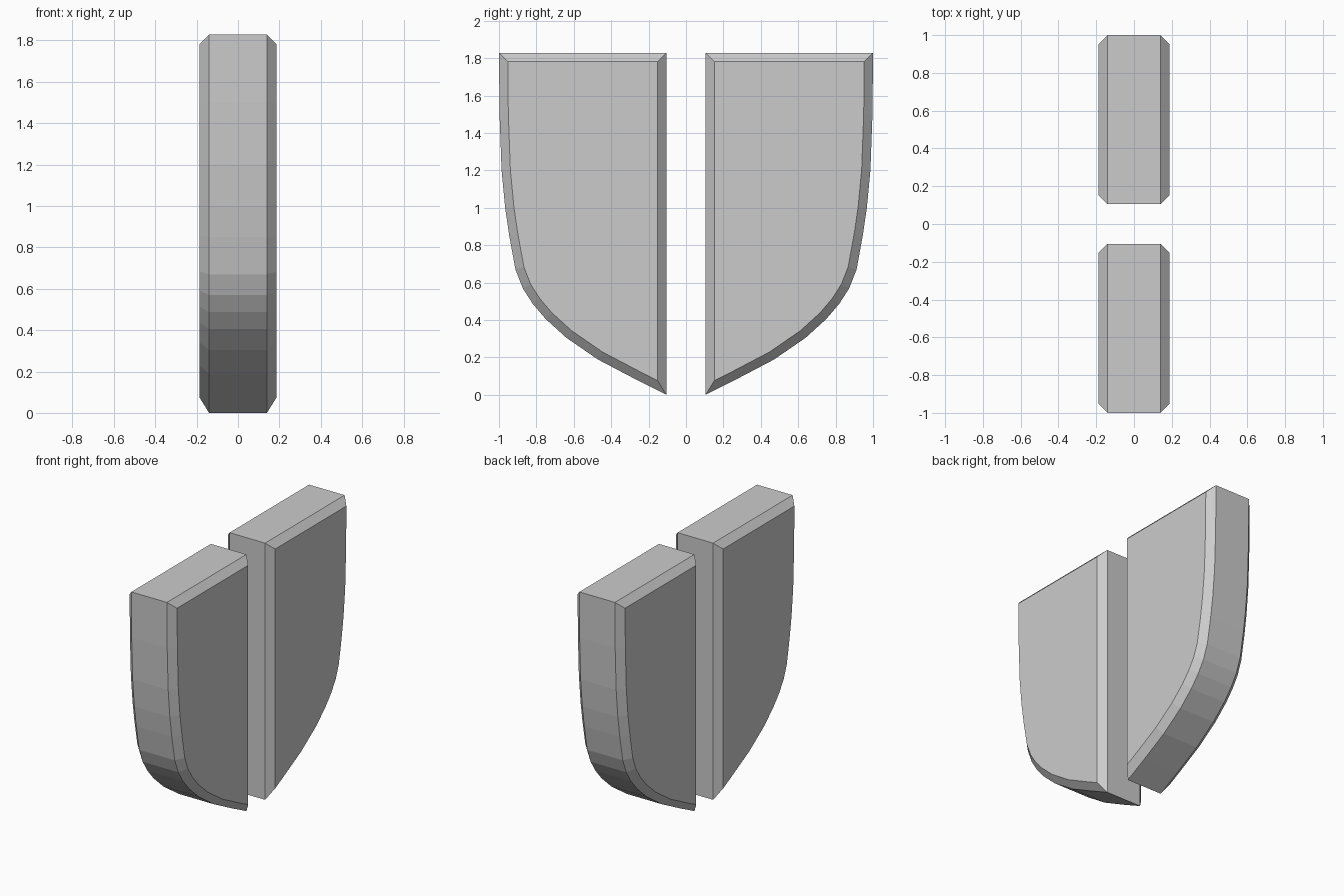
import bpy
import bmesh

if "Cube" in bpy.data.objects:
    bpy.data.objects.remove(bpy.data.objects["Cube"])

HALF_CORE = 0.14      # half thickness of the outer rim
CHAMFER = 0.047       # width and depth of the bevelled border

# Outline of one half in (y, z): straight inner edge, flat top, curved outer edge
OUTLINE = [
    (0.105, 0.0), (0.27, 0.083), (0.47, 0.188), (0.64, 0.305), (0.75, 0.405),
    (0.82, 0.487), (0.873, 0.57), (0.912, 0.67), (0.945, 0.85), (0.967, 1.0),
    (0.986, 1.2), (0.997, 1.5), (1.0, 1.828), (0.105, 1.828),
]


def shield_half(name, side):
    bm = bmesh.new()
    # Core slab with the outline on both faces
    loops = [[bm.verts.new((x, side * y, z)) for y, z in OUTLINE]
             for x in (-HALF_CORE, HALF_CORE)]
    caps = [bm.faces.new(loop) for loop in loops]
    n = len(OUTLINE)
    for i in range(n):
        j = (i + 1) % n
        bm.faces.new((loops[0][i], loops[0][j], loops[1][j], loops[1][i]))
    bmesh.ops.recalc_face_normals(bm, faces=bm.faces)
    # Raised panel on each face, leaving a chamfered border
    bmesh.ops.inset_individual(bm, faces=caps, thickness=CHAMFER,
                               depth=CHAMFER, use_even_offset=True)
    mesh = bpy.data.meshes.new(name)
    bm.to_mesh(mesh)
    bm.free()
    obj = bpy.data.objects.new(name, mesh)
    bpy.context.collection.objects.link(obj)
    return obj


shield_half("shield_half_front", -1)
shield_half("shield_half_back", 1)
